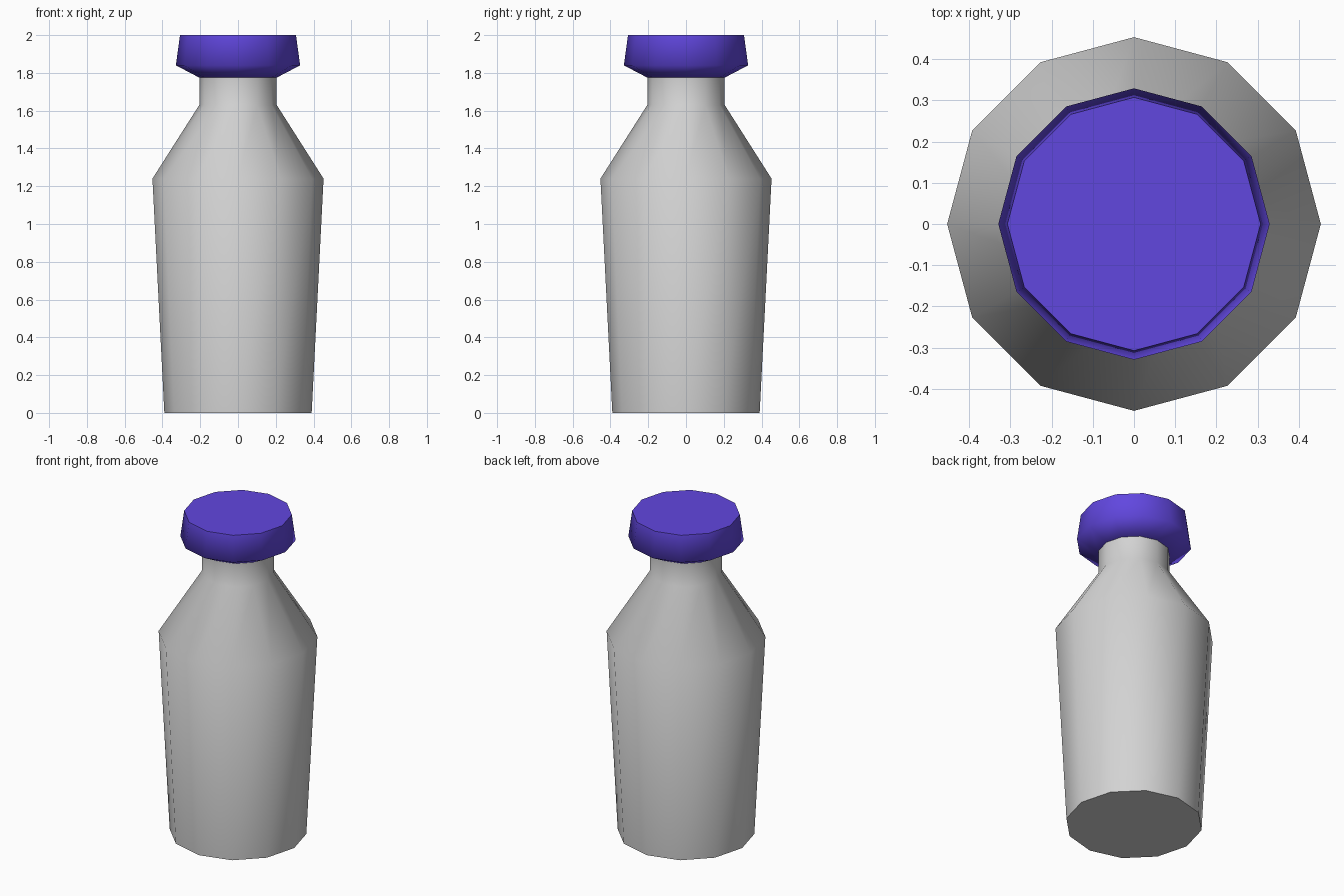
import bpy
import bmesh
import math

SIDES = 12

cube = bpy.data.objects.get("Cube")
if cube:
    bpy.data.objects.remove(cube, do_unlink=True)


def make_material(name, rgb):
    mat = bpy.data.materials.new(name)
    mat.use_nodes = True
    color = (*rgb, 1.0)
    mat.diffuse_color = color
    mat.node_tree.nodes["Principled BSDF"].inputs["Base Color"].default_value = color
    return mat


def lathe(name, profile, mat):
    """Closed solid of revolution from (radius, height) pairs, bottom to top."""
    bm = bmesh.new()
    rings = []
    for radius, z in profile:
        angles = [math.tau * i / SIDES for i in range(SIDES)]
        rings.append([bm.verts.new((radius * math.cos(a), radius * math.sin(a), z))
                      for a in angles])
    for low, high in zip(rings, rings[1:]):
        for i in range(SIDES):
            j = (i + 1) % SIDES
            bm.faces.new((low[i], low[j], high[j], high[i]))
    bm.faces.new(rings[0][::-1])
    bm.faces.new(rings[-1])
    mesh = bpy.data.meshes.new(name)
    bm.to_mesh(mesh)
    bm.free()
    mesh.materials.append(mat)
    obj = bpy.data.objects.new(name, mesh)
    bpy.context.collection.objects.link(obj)

    # Smooth sides, crisp flat ends
    bpy.ops.object.select_all(action='DESELECT')
    obj.select_set(True)
    bpy.context.view_layer.objects.active = obj
    bpy.ops.object.shade_smooth_by_angle(angle=math.radians(76))
    return obj


grey = make_material("light_grey", (0.65, 0.65, 0.65))
purple = make_material("purple", (0.12, 0.063, 0.74))

# Tapered body, sloping shoulder and straight neck
lathe("bottle_body", [(0.39, 0), (0.453, 1.24), (0.205, 1.63), (0.205, 1.776)], grey)

# Flared cap
lathe("bottle_cap", [(0.205, 1.775), (0.329, 1.84), (0.307, 2.0)], purple)
